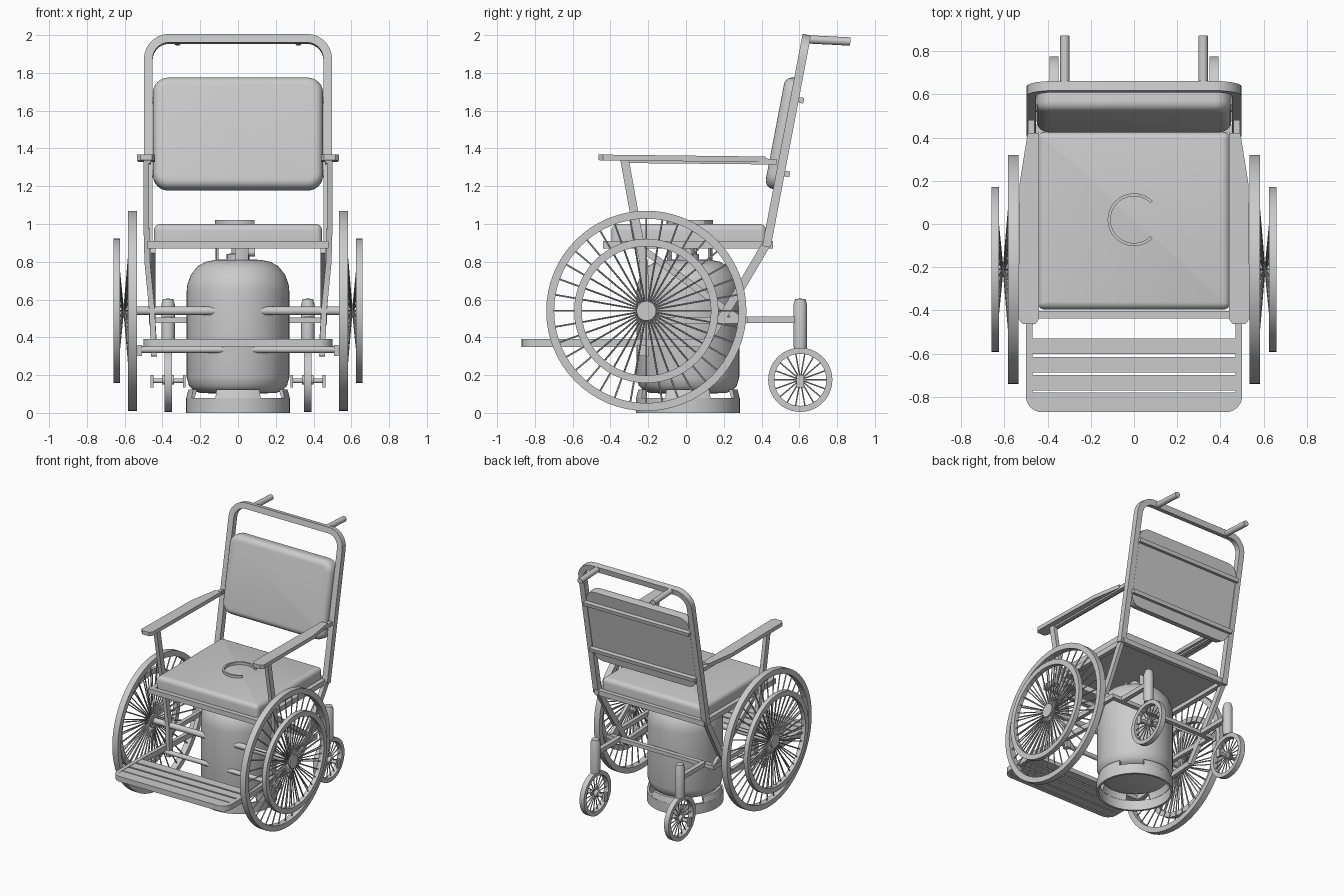
import bpy, bmesh
from math import sin, cos, pi, radians
from mathutils import Vector, Matrix

if "Cube" in bpy.data.objects:
    bpy.data.objects.remove(bpy.data.objects["Cube"])

X, Z = Vector((1, 0, 0)), Vector((0, 0, 1))


def finish(name, bm, angle=35):
    bmesh.ops.recalc_face_normals(bm, faces=bm.faces[:])
    me = bpy.data.meshes.new(name)
    bm.to_mesh(me)
    bm.free()
    ob = bpy.data.objects.new(name, me)
    bpy.context.collection.objects.link(ob)
    bpy.ops.object.select_all(action='DESELECT')
    ob.select_set(True)
    bpy.context.view_layer.objects.active = ob
    bpy.ops.object.shade_smooth_by_angle(angle=radians(angle))
    return ob


def add_rod(bm, a, b, r, n=16):
    a, b = Vector(a), Vector(b)
    m = Matrix.Translation((a + b) / 2) @ (b - a).to_track_quat('Z', 'Y').to_matrix().to_4x4()
    bmesh.ops.create_cone(bm, cap_ends=True, segments=n, radius1=r, radius2=r,
                          depth=(b - a).length, matrix=m)


def rod(name, a, b, r, n=16):
    bm = bmesh.new()
    add_rod(bm, a, b, r, n)
    return finish(name, bm)


def box(name, lo, hi):
    lo, hi = Vector(lo), Vector(hi)
    bm = bmesh.new()
    bmesh.ops.create_cube(bm, size=1, matrix=Matrix.Translation((lo + hi) / 2)
                          @ Matrix.Diagonal((*(hi - lo), 1)))
    return finish(name, bm)


def sweep(name, pts, w, axis, h=None):
    """Square tube along an open path lying in the plane normal to axis."""
    pts, h = [Vector(p) for p in pts], h or w
    bm, rings = bmesh.new(), []
    for i, p in enumerate(pts):
        d1 = (p - pts[i - 1]).normalized() if i else None
        d2 = (pts[i + 1] - p).normalized() if i < len(pts) - 1 else d1
        d1 = d1 or d2
        t = (d1 + d2).normalized()
        side = t.cross(axis).normalized() * (w / 2 / max(t.dot(d1), .5))
        up = axis.normalized() * h / 2
        rings.append([bm.verts.new(p + q) for q in (side + up, up - side, -side - up, side - up)])
    for a, b in zip(rings, rings[1:]):
        for k in range(4):
            bm.faces.new((a[k], a[(k + 1) % 4], b[(k + 1) % 4], b[k]))
    bm.faces.new(rings[0])
    bm.faces.new(rings[-1])
    return finish(name, bm)


def lathe(name, prof, centre, axis='Z', n=48, closed=False, a0=0, a1=2 * pi):
    """Revolve (radius, height) points; closed joins the profile into a loop."""
    bm, full = bmesh.new(), a1 - a0 > 6.28
    rows = []
    for i in range(n if full else n + 1):
        a = a0 + (a1 - a0) * i / n
        rows.append([bm.verts.new(Vector((h, r * cos(a), r * sin(a)) if axis == 'X' else
                    (r * cos(a), r * sin(a), h)) + Vector(centre)) for r, h in prof])
    m = len(prof)
    for i in range(n):
        a, b = rows[i], rows[(i + 1) % len(rows)]
        for k in range(m if closed else m - 1):
            bm.faces.new((a[k], a[(k + 1) % m], b[(k + 1) % m], b[k]))
    if not full:
        bm.faces.new(rows[0])
        bm.faces.new(rows[-1])
    bmesh.ops.remove_doubles(bm, verts=bm.verts[:], dist=1e-5)
    return finish(name, bm)


def ring(name, r0, r1, h0, h1, centre, axis='Z', **kw):
    return lathe(name, [(r0, h0), (r1, h0), (r1, h1), (r0, h1)], centre, axis, closed=True, **kw)


def spokes(name, c, n, r0, x0, r1, x1, rad):
    bm = bmesh.new()
    for i in range(n):
        a = 2 * pi * i / n
        add_rod(bm, (x0, c[1] + r0 * cos(a), c[2] + r0 * sin(a)),
                (x1, c[1] + r1 * cos(a), c[2] + r1 * sin(a)), rad, 5)
    return finish(name, bm)


def cushion(name, sx, sy, th, corner, edge, matrix):
    """Padded slab with a flat underside and a rounded upper rim."""
    bm = bmesh.new()
    bmesh.ops.create_cube(bm, size=1, matrix=Matrix.Diagonal((sx, sy, th, 1)))
    up = [e for e in bm.edges if abs(e.verts[0].co.z - e.verts[1].co.z) > th / 2]
    bmesh.ops.bevel(bm, geom=up, offset=corner, segments=6, profile=.5, affect='EDGES')
    top = [e for e in bm.edges if all(v.co.z > th * .49 for v in e.verts)]
    bmesh.ops.bevel(bm, geom=top, offset=edge, segments=5, profile=.5, affect='EDGES')
    bm.transform(matrix)
    return finish(name, bm, 40)


def corner_arc(cx, cy, r, a0, a1, n=7):
    return [(cx + r * cos(radians(a0 + (a1 - a0) * i / n)),
             cy + r * sin(radians(a0 + (a1 - a0) * i / n))) for i in range(n + 1)]


# seat and seat frame
cushion('seat_cushion', .89, .82, .1, .03, .035, Matrix.Translation((0, .015, .95)))
for y in (-.42, .44):
    box('seat_cross_rail', (-.48, y - .018, .87), (.48, y + .018, .91))

# backrest cushion, hoop and rails
def on_back(x, z, off=0):
    return Vector((x, .43 + (z - .9) * .19 + off, z))

tilt = math_tilt = radians(10.8)
cushion('backrest_cushion', .9, .6, .09, .08, .045,
        Matrix.Translation((0, .515, 1.48)) @ Matrix.Rotation(pi / 2 - tilt, 4, 'X'))
arc = corner_arc(.365, 1.87, .11, 0, 90)
half = [(.475, .88)] + arc
path = half + [(-x, z) for x, z in reversed(half)]
sweep('backrest_hoop', [on_back(x, z) for x, z in path], .045, Vector((0, cos(tilt), -sin(tilt))))
for z in (1.265, 1.655):
    sweep('backrest_cross_rail', [on_back(-.46, z, .035), on_back(.46, z, .035)], .03,
          Vector((0, cos(tilt), -sin(tilt))))

# footrest frame and slats
arc = corner_arc(.425, -.795, .06, 0, -90)
half = [(.45, .1), (.47, -.22), (.485, -.5)] + arc
path = half + [(-x, y) for x, y in reversed(half)]
sweep('footrest_frame', [(x, y, .37) for x, y in path], .03, Z, .042)
for y in (-.565, -.65, -.735, -.815):
    box('footrest_slat', (-.475, y - .036, .355), (.475, y + .036, .388))

# cross tubes
rod('axle_tube', (-.62, -.21, .54), (.62, -.21, .54), .023)
rod('lower_cross_tube', (-.53, -.235, .335), (.53, -.235, .335), .018)
box('rear_cross_bar', (-.47, .29, .475), (.47, .325, .505))

for s, side in ((1, 'right'), (-1, 'left')):
    # side frame
    sweep(side + '_front_upright', [(s * .485, -.325, 1.34), (s * .485, -.26, .98), (s * .48, -.225, .8),
          (s * .455, -.215, .54), (s * .445, -.22, .3)], .045, X, .03)
    sweep(side + '_rear_leg', [(s * .475, .435, .91), (s * .465, .3, .68), (s * .445, .1, .36)], .045, X, .03)
    box(side + '_seat_side_rail', (s * .46 - .018, -.44, .87), (s * .46 + .018, .46, .91))
    sweep(side + '_brace', [(s * .45, -.22, .86), (s * .45, .29, .49)], .035, X, .025)
    sweep(side + '_lower_side_rail', [(s * .455, -.22, .49), (s * .455, .32, .49)], .035, X, .03)
    box(side + '_tube_end_plate', (s * .52 - .012, -.26, .3), (s * .52 + .012, -.21, .36))
    # armrest
    bm = bmesh.new()
    outline = [(.44, -.44), (.455, -.462), (.515, -.462), (.535, -.44), (.53, .18), (.492, .42), (.44, .42)]
    f = bm.faces.new([bm.verts.new((s * x, y, 1.362 - .012 * y)) for x, y in outline])
    up = bmesh.ops.extrude_face_region(bm, geom=[f])['geom']
    bmesh.ops.translate(bm, verts=[v for v in up if isinstance(v, bmesh.types.BMVert)], vec=(0, 0, -.03))
    finish(side + '_armrest', bm)
    sweep(side + '_armrest_bar', [(s * .475, -.34, 1.338), (s * .475, .48, 1.33)], .03, X)
    rod(side + '_push_handle', (s * .32, .635, 1.978), (s * .32, .87, 1.966), .022)
    # drive wheel with push rim
    c = (0, -.21, .54)
    ring(side + '_wheel_tyre', .488, .53, s * .535, s * .583, c, 'X', n=64)
    ring(side + '_push_rim', .342, .382, s * .625, s * .66, c, 'X', n=56)
    rod(side + '_wheel_hub', (s * .58, -.21, .54), (s * .635, -.21, .54), .035, 24)
    for x in (.585, .625):
        rod(side + '_hub_flange', (s * x, -.21, .54), (s * (x + .012), -.21, .54), .052, 24)
    spokes(side + '_wheel_spokes', c, 36, .03, s * .6, .495, s * .56, .005)
    spokes(side + '_push_rim_spokes', c, 36, .03, s * .61, .35, s * .642, .004)
    # caster
    c, x = (0, .605, .175), s * .37
    ring(side + '_caster_tyre', .138, .17, x - .02, x + .02, c, 'X', n=40)
    spokes(side + '_caster_spokes', c, 18, .01, x, .142, x, .004)
    rod(side + '_caster_hub', (x - .03, .605, .175), (x + .03, .605, .175), .025)
    rod(side + '_caster_axle', (x - .09, .605, .17), (x + .09, .605, .17), .012)
    for e in (-.085, .085):
        box(side + '_axle_end', (x + e - .007, .585, .135), (x + e + .007, .625, .2))
    lathe(side + '_caster_post', [(0, .34), (.034, .34), (.036, .37), (.036, .575), (.03, .59), (.028, .603), (0, .605)],
          (x, .605, 0), n=24)
    box(side + '_caster_arm', (x - .018, .3, .475), (x + .018, .58, .51))

# gas cylinder
g = (0, .01, 0)
lathe('gas_cylinder', [(0, .1), (.2, .105), (.235, .118), (.26, .145), (.272, .19), (.272, .64), (.268, .68),
      (.25, .73), (.215, .775), (.17, .8), (.12, .81), (0, .815)], g, n=56)
ring('cylinder_foot_ring', .258, .275, 0, .08, g, n=56)
for k in range(4):
    a = pi / 2 * k
    lathe('foot_ring_tab', [(.256, .075), (.275, .075), (.262, .125), (.24, .125)], g, n=10, closed=True,
          a0=a - .45, a1=a + .45)
lathe('valve', [(0, .8), (.06, .8), (.06, .84), (.035, .845), (.035, .92), (0, .92)], g, n=24)
rod('valve_outlet', (0, .01, .85), (.09, .01, .85), .022)
c = (0, .02, 0)
ring('valve_guard_collar', .108, .122, .975, 1.02, c, n=36, a0=pi / 4, a1=pi * 7 / 4)
for d in (80, 180, 280):
    ring('valve_guard_leg', .108, .12, .79, .99, c, n=6, a0=radians(d - 18), a1=radians(d + 18))
